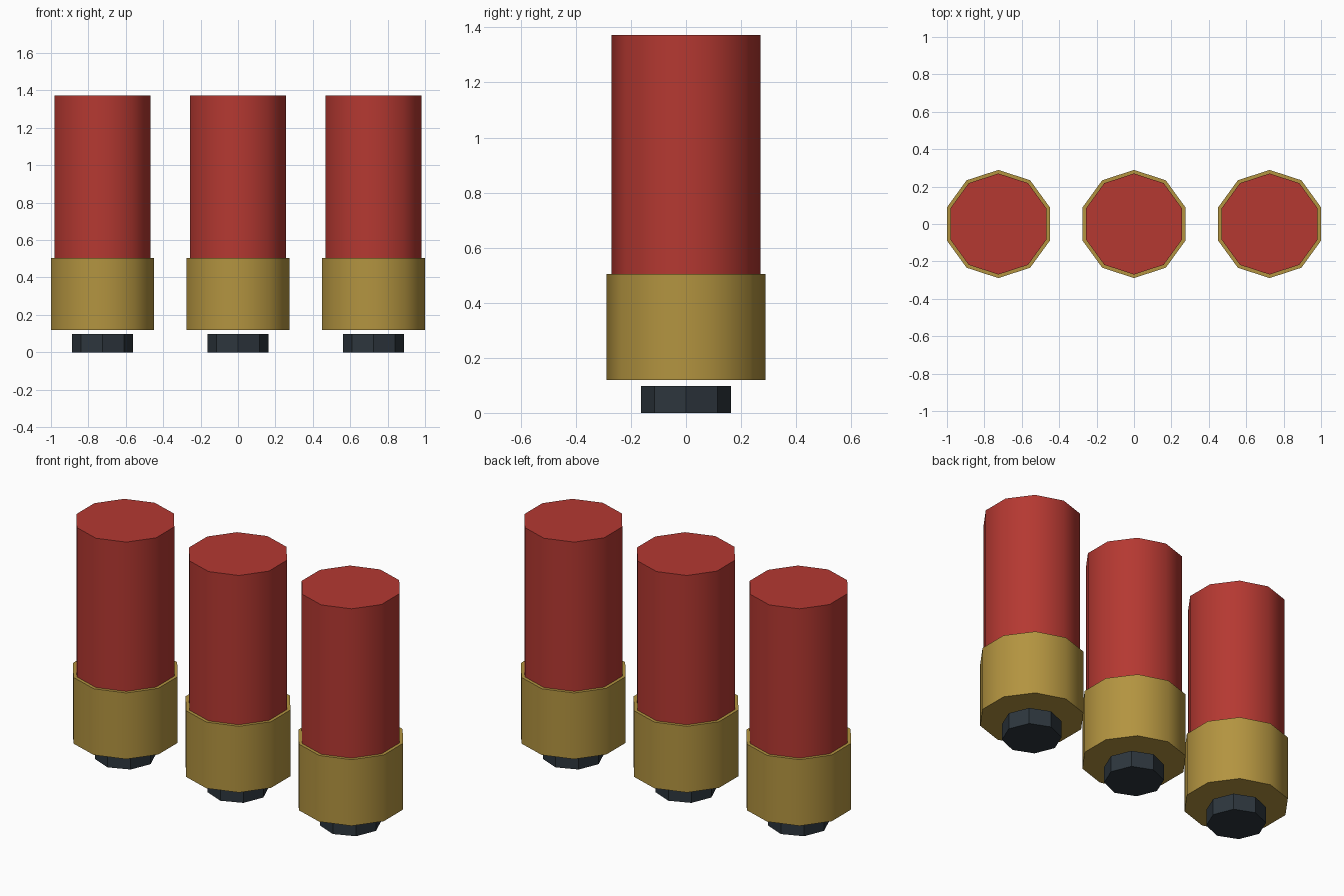
import bpy
import math

if "Cube" in bpy.data.objects:
    bpy.data.objects.remove(bpy.data.objects["Cube"], do_unlink=True)


def material(name, rgb):
    mat = bpy.data.materials.new(name)
    mat.use_nodes = True
    mat.diffuse_color = (*rgb, 1)
    mat.node_tree.nodes["Principled BSDF"].inputs["Base Color"].default_value = (*rgb, 1)
    return mat


red = material("red plastic", (0.46, 0.04, 0.031))
brass = material("brass", (0.45, 0.295, 0.051))
dark = material("dark steel", (0.026, 0.037, 0.047))


def prism(name, sides, radius, bottom, top, x, mat):
    """Capped upright cylinder between two heights."""
    bpy.ops.mesh.primitive_cylinder_add(
        vertices=sides, radius=radius, depth=top - bottom,
        location=(x, 0, (bottom + top) / 2))
    obj = bpy.context.object
    obj.name = name
    obj.data.materials.append(mat)
    # Decagon sides blend smoothly, octagon corners stay sharp
    bpy.ops.object.shade_smooth_by_angle(angle=math.radians(40))
    return obj


# Three identical shells in a row
spacing = 0.725
for label, step in (("right", -1), ("middle", 0), ("left", 1)):
    x = step * spacing
    prism(label + "_primer", 8, 0.163, 0, 0.098, x, dark)
    prism(label + "_brass_base", 10, 0.289, 0.12, 0.505, x, brass)
    prism(label + "_shell_tube", 10, 0.27, 0.49, 1.373, x, red)
